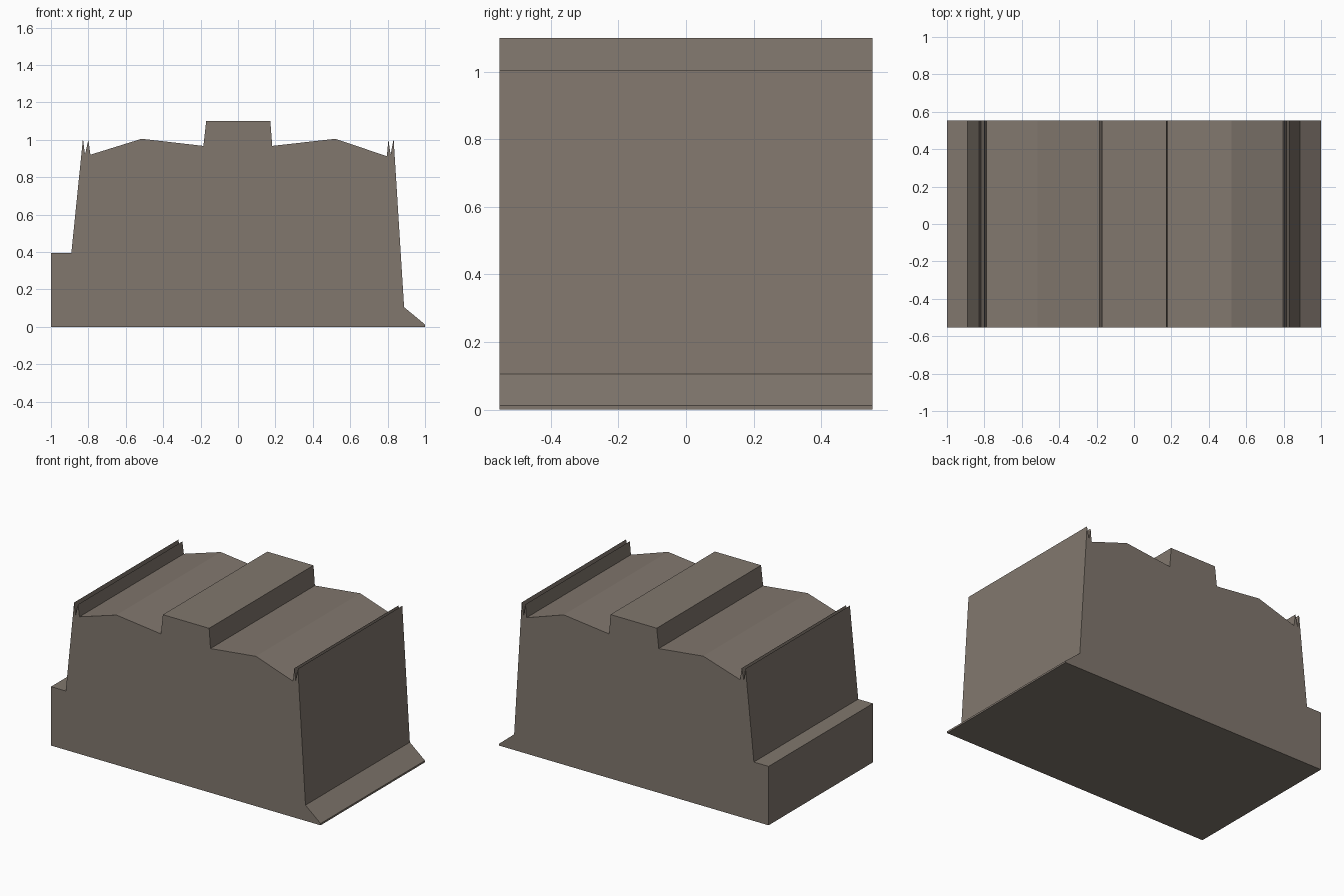
import bpy, bmesh

if "Cube" in bpy.data.objects:
    bpy.data.objects.remove(bpy.data.objects["Cube"])

# one flat colour for the whole block
mat = bpy.data.materials.new("warm_grey_stone")
mat.diffuse_color = (0.22, 0.185, 0.155, 1)
mat.use_nodes = True
mat.node_tree.nodes["Principled BSDF"].inputs["Base Color"].default_value = mat.diffuse_color

HALF_DEPTH = 0.553

# front outline (x, z), counter-clockwise from the lower left corner
PROFILE = [
    (-1, 0), (1, 0), (1, 0.012), (0.888, 0.105),              # base and right flange
    (0.832, 1.005), (0.816, 0.92), (0.804, 1.0), (0.796, 0.912),  # right twin ridge
    (0.52, 1.005), (0.183, 0.967),                            # right crown
    (0.173, 1.1), (-0.17, 1.1),                               # centre rail
    (-0.185, 0.967), (-0.515, 1.005),                         # left crown
    (-0.789, 0.92), (-0.80, 1.0), (-0.818, 0.92), (-0.829, 1.005),  # left twin ridge
    (-0.891, 0.395), (-1, 0.395),                             # left step
]


def extrude_profile(name, points, half_depth):
    bm = bmesh.new()
    face = bm.faces.new([bm.verts.new((x, -half_depth, z)) for x, z in points])
    res = bmesh.ops.extrude_face_region(bm, geom=[face])
    moved = [g for g in res["geom"] if isinstance(g, bmesh.types.BMVert)]
    bmesh.ops.translate(bm, verts=moved, vec=(0, 2 * half_depth, 0))
    if len(bm.faces) == len(points) + 1:  # close the front if it was consumed
        bmesh.ops.holes_fill(bm, edges=bm.edges)
    bmesh.ops.recalc_face_normals(bm, faces=bm.faces)
    mesh = bpy.data.meshes.new(name)
    bm.to_mesh(mesh)
    bm.free()
    mesh.materials.append(mat)
    obj = bpy.data.objects.new(name, mesh)
    bpy.context.collection.objects.link(obj)
    return obj


extrude_profile("ridged_block", PROFILE, HALF_DEPTH)
